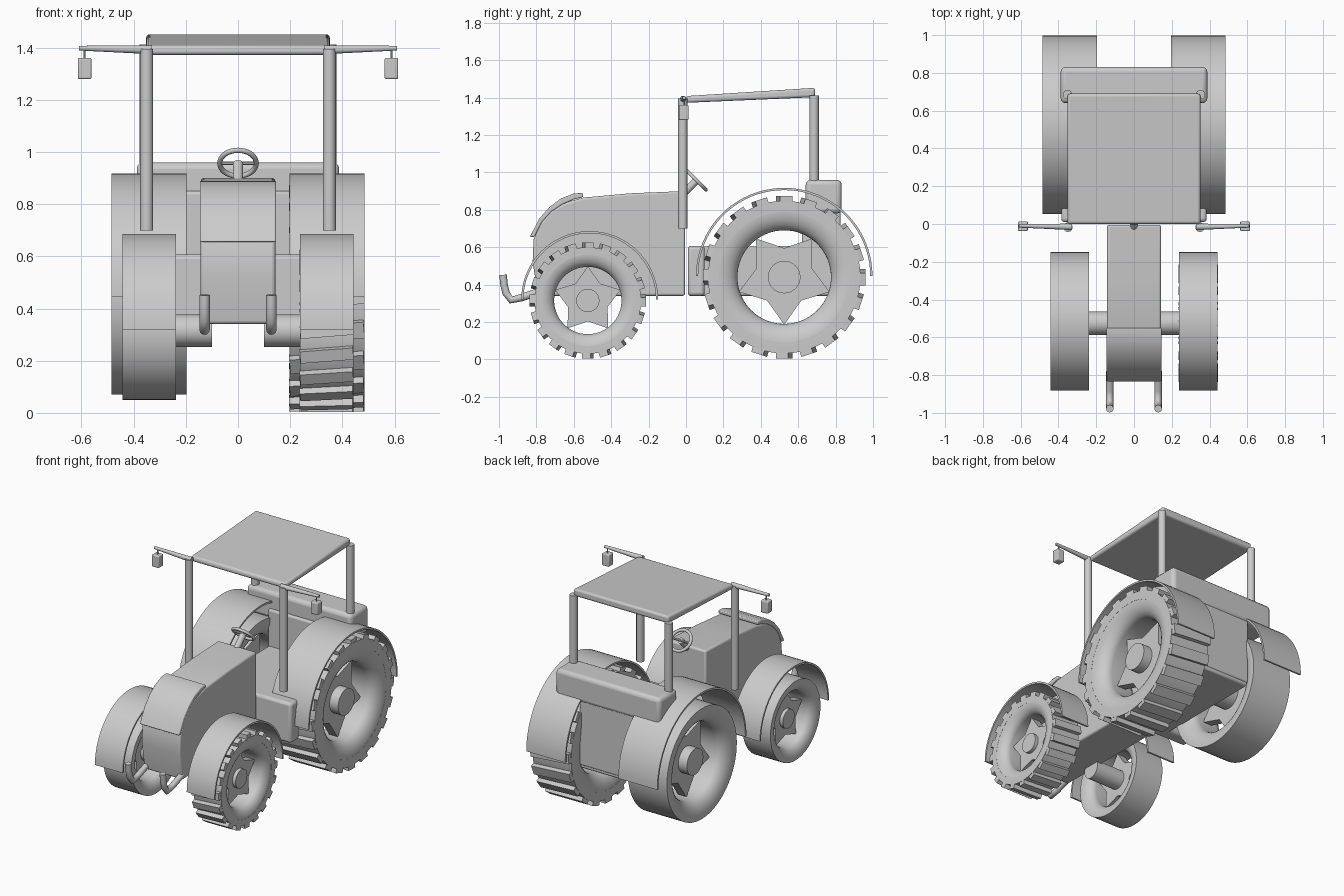
import bpy, bmesh, math
from mathutils import Vector, Matrix

if "Cube" in bpy.data.objects:
    bpy.data.objects.remove(bpy.data.objects["Cube"])


def finish(name, bm, bevel=0.0, segs=3, angle=35):
    bmesh.ops.recalc_face_normals(bm, faces=bm.faces[:])
    me = bpy.data.meshes.new(name)
    bm.to_mesh(me)
    bm.free()
    ob = bpy.data.objects.new(name, me)
    bpy.context.collection.objects.link(ob)
    if bevel:
        m = ob.modifiers.new("Bevel", 'BEVEL')
        m.width, m.segments, m.limit_method = bevel, segs, 'ANGLE'
        m.angle_limit = math.radians(40)
    bpy.ops.object.select_all(action='DESELECT')
    ob.select_set(True)
    bpy.context.view_layer.objects.active = ob
    bpy.ops.object.shade_smooth_by_angle(angle=math.radians(angle))
    return ob


def prism(name, pts, x0, x1, bevel=0.0):
    """Side profile of (y, z) points extruded along x."""
    bm = bmesh.new()
    face = bm.faces.new([bm.verts.new((x0, y, z)) for y, z in pts])
    ext = bmesh.ops.extrude_face_region(bm, geom=[face])
    bmesh.ops.translate(bm, vec=(x1 - x0, 0, 0),
                        verts=[v for v in ext["geom"] if isinstance(v, bmesh.types.BMVert)])
    return finish(name, bm, bevel)


def box(name, lo, hi, bevel=0.0):
    return prism(name, [(lo[1], lo[2]), (hi[1], lo[2]), (hi[1], hi[2]), (lo[1], hi[2])],
                 lo[0], hi[0], bevel)


def rod(name, a, b, r1, r2=None, segs=24):
    a, b = Vector(a), Vector(b)
    d = b - a
    m = Matrix.Translation((a + b) / 2) @ d.to_track_quat('Z', 'Y').to_matrix().to_4x4()
    bm = bmesh.new()
    bmesh.ops.create_cone(bm, cap_ends=True, segments=segs, radius1=r1,
                          radius2=r1 if r2 is None else r2, depth=d.length, matrix=m)
    return finish(name, bm)


def lathe(name, prof, cx, cy, cz, segs=64):
    """Closed (x, radius) profile turned around the wheel axis."""
    bm = bmesh.new()
    rings = []
    for i in range(segs):
        a = math.tau * i / segs
        rings.append([bm.verts.new((cx + x, cy + r * math.cos(a), cz + r * math.sin(a)))
                      for x, r in prof])
    n = len(prof)
    for i in range(segs):
        p, q = rings[i], rings[(i + 1) % segs]
        for j in range(n):
            bm.faces.new((p[j], p[(j + 1) % n], q[(j + 1) % n], q[j]))
    return finish(name, bm)


def tyre(name, cx, cy, cz, w, ro, ri):
    prof = []
    for s in (1, -1):
        steps = [math.pi / 2 * i / 8 for i in range(9)]
        if s < 0:
            steps.reverse()
        # side wall bulges from the tread edge into the rim opening
        prof += [(s * (w * 0.45 + w * 0.55 * math.sin(a)), ri + (ro - 0.01 - ri) * (1 - math.cos(a)))
                 for a in steps]
        if s > 0:
            prof += [(w, ro)]
            prof += [(-w, ro)]
    return lathe(name, prof, cx, cy, cz)


def tread(name, cx, cy, cz, w, r0, r1, count=20):
    lathe(name + "_band", [(-w, r0 - .02), (w, r0 - .02), (w, r1 - .03), (-w, r1 - .03)], cx, cy, cz)
    bm = bmesh.new()
    for i in range(count):
        m = (Matrix.Translation((cx, cy, cz)) @ Matrix.Rotation(math.tau * i / count, 4, 'X')
             @ Matrix.Translation((0, 0, r1 - .022)) @ Matrix.Rotation(.08, 4, 'Z')
             @ Matrix.Diagonal((2 * w * .99, r1 * .15, .036, 1)))
        bmesh.ops.create_cube(bm, size=1, matrix=m)
    return finish(name + "_lugs", bm)


# wheels: name, y, z, x inner, x outer, tyre radius, tread radius, opening, hub, fender radius, star turn
WHEELS = [("rear", .525, .44, .197, .485, .37, .438, .25, .087, .472, -90),
          ("front", -.515, .315, .237, .443, .265, .315, .18, .062, .366, 90)]
for nm, cy, cz, xi, xo, ro, rt, ri, rh, rf, turn in WHEELS:
    w, mid = (xo - xi) / 2, (xo + xi) / 2
    wy = cy if nm == "rear" else cy - .01
    for side, s in (("right", 1), ("left", -1)):
        tag = f"{nm}_{side}_"
        tyre(tag + "tyre", s * mid, wy, cz, w, ro, ri)
        if s > 0:
            tread(tag + "tread", mid, wy, cz, w, ro, rt)
        # star-shaped wheel centre
        star = []
        for k in range(10):
            a = math.radians(turn + 36 * k)
            r = ri * (1.02 if k % 2 == 0 else .62)
            star.append((wy + r * math.cos(a), cz + r * math.sin(a)))
        prism(tag + "wheel_star", star, s * (mid - .03), s * (mid + .03))
        rod(tag + "hub", (s * .1, wy, cz), (s * (xo - .05), wy, cz), rh, segs=32)
        # half-round fender
        arc = [math.pi * i / 40 for i in range(41)]
        pts = [(cy + rf * math.cos(a), cz + .005 + rf * math.sin(a)) for a in arc]
        pts += [(cy + (rf - .012) * math.cos(a), cz + .005 + (rf - .012) * math.sin(a))
                for a in reversed(arc)]
        prism(tag + "fender", pts, s * xi, s * xo)

# bonnet and curved nose cover
prism("bonnet", [(-.005, .34), (-.005, .90), (-.3, .888), (-.55, .865), (-.65, .838), (-.73, .79),
                 (-.785, .72), (-.815, .64), (-.82, .52), (-.79, .34)], -.143, .143, .012)
prism("nose_cover", [(-.55, .89), (-.6, .887), (-.67, .86), (-.73, .815), (-.785, .752), (-.835, .655),
                     (-.81, .655), (-.77, .735), (-.72, .79), (-.66, .83), (-.6, .855), (-.55, .868)],
      -.146, .146, .006)

# rear chassis, step and seat back
box("rear_chassis", (-.21, .012, .34), (.21, .82, .607), .012)
box("step_block", (-.385, .01, .34), (.385, .10, .607), .018)
box("seat_back_stem", (-.215, .62, .36), (.215, .825, .85), .012)
box("seat_back_top", (-.388, .64, .78), (.388, .832, .96), .025)

# roof
prism("roof", [(-.002, 1.372), (.69, 1.402), (.69, 1.452), (0, 1.408)], -.352, .352, .014)

for side, s in (("right", 1), ("left", -1)):
    # cab pillars
    rod(f"front_pillar_{side}", (s * .35, -.017, .70), (s * .35, -.017, 1.395), .025)
    rod(f"rear_pillar_{side}", (s * .352, .685, .93), (s * .352, .685, 1.412), .025)
    # mirror arm, stalk and mirror
    rod(f"mirror_arm_{side}", (s * .33, -.015, 1.392), (s * .61, -.01, 1.398), .017, .009)
    rod(f"mirror_stalk_{side}", (s * .588, -.01, 1.35), (s * .588, -.01, 1.395), .004, segs=10)
    box(f"mirror_{side}", (s * .588 - .026, -.037, 1.28), (s * .588 + .026, .014, 1.36), .006)
    # front hooks as bent tubes
    cu = bpy.data.curves.new(f"front_hook_{side}", 'CURVE')
    cu.dimensions = '3D'
    cu.bevel_depth, cu.bevel_resolution, cu.use_fill_caps = .02, 4, True
    sp = cu.splines.new('POLY')
    path = [(-.978, .452), (-.973, .40), (-.962, .355), (-.935, .318), (-.88, .33), (-.78, .365)]
    sp.points.add(len(path) - 1)
    for p, (y, z) in zip(sp.points, path):
        p.co = (s * .128, y, z, 1)
    bpy.context.collection.objects.link(bpy.data.objects.new(f"front_hook_{side}", cu))

# steering wheel and column
rod("steering_column", (0, -.03, .87), (0, .055, .955), .02)
bpy.ops.mesh.primitive_torus_add(major_radius=.07, minor_radius=.01, major_segments=36, minor_segments=10,
                                 location=(0, .057, .957), rotation=(-math.pi / 4, 0, 0))
bpy.context.object.name = "steering_wheel"
bpy.ops.object.shade_smooth()
rod("steering_spoke", (-.07, .057, .957), (.07, .057, .957), .007, segs=10)
